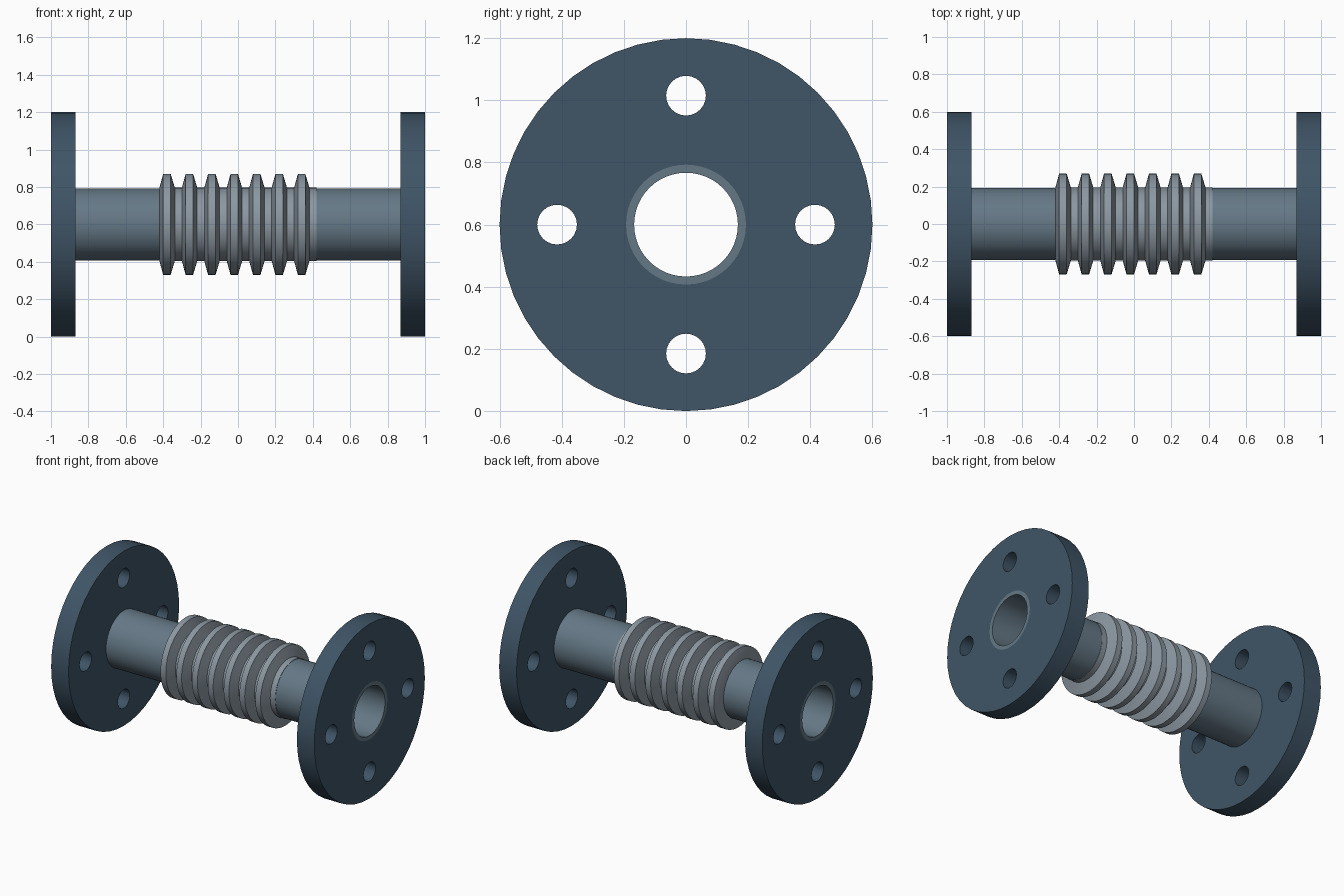
import bpy, bmesh
from math import sin, cos, pi, radians
from mathutils import Vector

if "Cube" in bpy.data.objects:
    bpy.data.objects.remove(bpy.data.objects["Cube"])

AXIS_Z = 0.6
SIDES = 48


def material(name, color):
    m = bpy.data.materials.new(name)
    m.diffuse_color = (*color, 1)
    m.use_nodes = True
    m.node_tree.nodes["Principled BSDF"].inputs["Base Color"].default_value = m.diffuse_color
    return m


DARK = material("flange_blue", (0.05, 0.09, 0.135))
PIPE = material("pipe_steel", (0.13, 0.19, 0.24))
LIGHT = material("bellows_steel", (0.26, 0.31, 0.355))


def ring(bm, x, r, n, cy=0.0, cz=0.0):
    return [bm.verts.new((x, cy + r * sin(2 * pi * i / n), AXIS_Z + cz + r * cos(2 * pi * i / n)))
            for i in range(n)]


def finish(bm, name, mat):
    bmesh.ops.recalc_face_normals(bm, faces=bm.faces[:])
    mesh = bpy.data.meshes.new(name)
    bm.to_mesh(mesh)
    bm.free()
    mesh.materials.append(mat)
    ob = bpy.data.objects.new(name, mesh)
    bpy.context.collection.objects.link(ob)
    bpy.ops.object.select_all(action='DESELECT')
    ob.select_set(True)
    bpy.context.view_layer.objects.active = ob
    bpy.ops.object.shade_smooth_by_angle(angle=radians(30))
    return ob


def lathe(name, profile, mat):
    """Revolve a closed (x, radius) profile around the pipe axis."""
    bm = bmesh.new()
    rings = [ring(bm, x, r, SIDES) for x, r in profile]
    for a, b in zip(rings, rings[1:] + rings[:1]):
        for i in range(SIDES):
            j = (i + 1) % SIDES
            bm.faces.new((a[i], a[j], b[j], b[i]))
    return finish(bm, name, mat)


def flange(name, x0, thickness):
    """Disc with a central bore and four bolt holes, extruded along x."""
    bm = bmesh.new()
    loops = [ring(bm, x0, 0.6, SIDES), ring(bm, x0, 0.193, SIDES)]
    for k in range(4):
        a = k * pi / 2
        loops.append(ring(bm, x0, 0.064, 24, 0.415 * sin(a), 0.415 * cos(a)))
    for loop in loops:
        for a, b in zip(loop, loop[1:] + loop[:1]):
            bm.edges.new((a, b))
    bmesh.ops.triangle_fill(bm, use_beauty=True, edges=bm.edges[:], normal=Vector((1, 0, 0)))
    out = bmesh.ops.extrude_face_region(bm, geom=bm.faces[:], use_keep_orig=True)
    moved = [g for g in out["geom"] if isinstance(g, bmesh.types.BMVert)]
    bmesh.ops.translate(bm, verts=moved, vec=(thickness, 0, 0))
    return finish(bm, name, mat=DARK)


# Flanges and pipe stubs at both ends
for side, s in (("left", -1), ("right", 1)):
    flange(side + "_flange", s * 1.0, -s * 0.132)
    lathe(side + "_pipe", [(s * 0.40, 0.167), (s * 1.0, 0.167), (s * 1.0, 0.193), (s * 0.40, 0.193)], PIPE)

# Corrugated bellows: seven trapezoid ridges, thin wall
outer = []
for k in range(7):
    x = -0.42 + 0.12 * k
    outer += [(x, 0.196), (x + 0.02, 0.27), (x + 0.06, 0.27), (x + 0.082, 0.196)]
outer.append((0.42, 0.196))
inner = [(x, r - 0.026) for x, r in reversed(outer)]
lathe("bellows", outer + inner, LIGHT)
